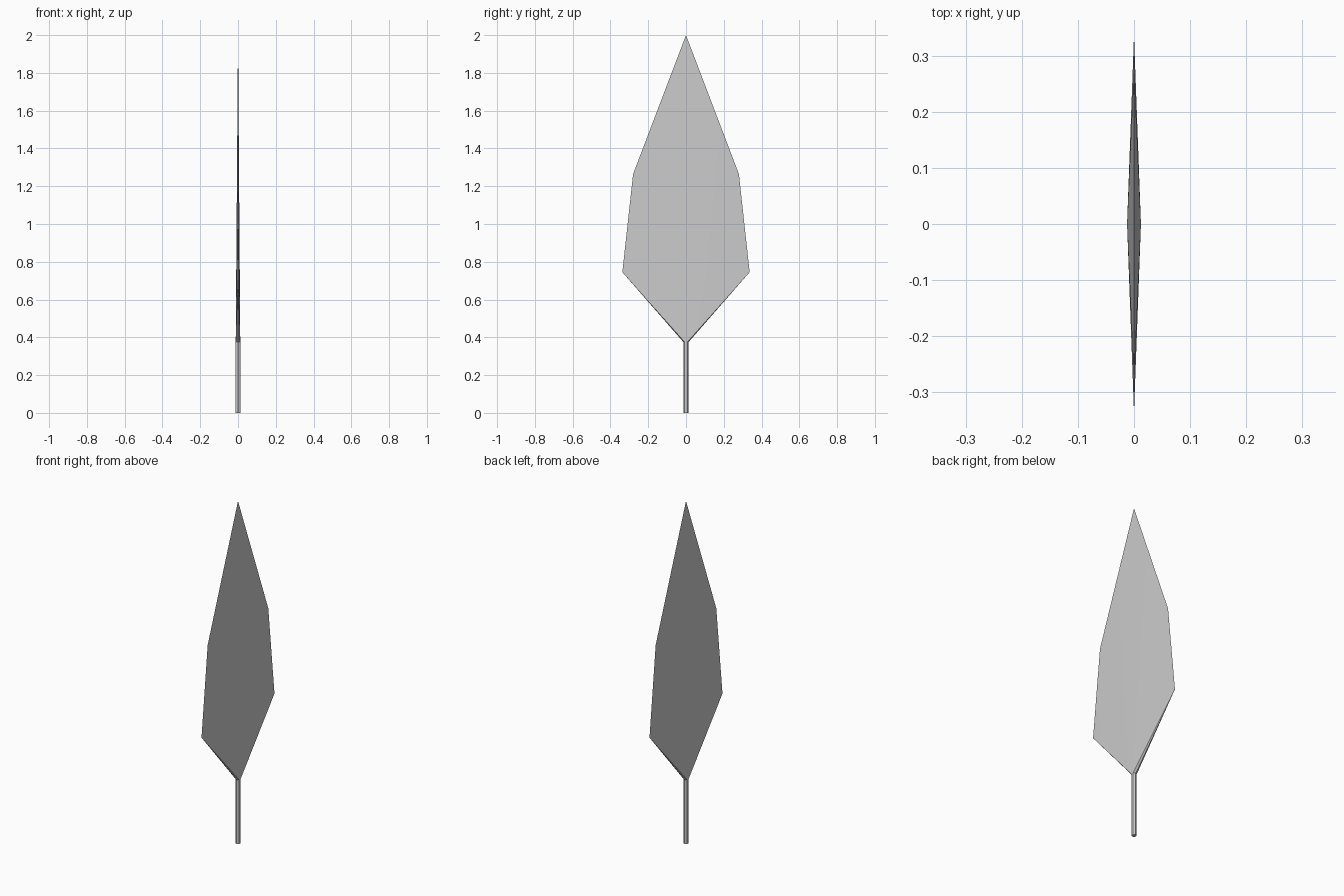
import bpy, bmesh, math

if "Cube" in bpy.data.objects:
    bpy.data.objects.remove(bpy.data.objects["Cube"])

R = 0.014                                   # shaft radius
NECK = 0.375                                # where the blade starts
RIM = [(0.337, 0.745), (0.28, 1.265)]       # blade outline (y, z)


def finish(name, bm):
    bmesh.ops.remove_doubles(bm, verts=bm.verts, dist=1e-5)
    bmesh.ops.recalc_face_normals(bm, faces=bm.faces)
    mesh = bpy.data.meshes.new(name)
    bm.to_mesh(mesh)
    bm.free()
    obj = bpy.data.objects.new(name, mesh)
    bpy.context.collection.objects.link(obj)
    bpy.ops.object.select_all(action='DESELECT')
    obj.select_set(True)
    bpy.context.view_layer.objects.active = obj
    bpy.ops.object.shade_smooth_by_angle(angle=math.radians(30))
    return obj


# Six-sided shaft, corners pointing along y
bpy.ops.mesh.primitive_cylinder_add(vertices=6, radius=R, depth=NECK,
                                    location=(0, 0, NECK / 2))
bpy.context.object.name = "shaft"

# Blade: flat narrow spine tapering to the tip, four thin mirrored quarters
bm = bmesh.new()
t, s = R * math.cos(math.pi / 6), R / 2
tip = (0, 0, 2)


def face(*pts):
    bm.faces.new([bm.verts.new(p) for p in pts])


for sx in (-1, 1):
    face((sx * t, -s, NECK), (sx * t, s, NECK), tip)
    for sy in (-1, 1):
        spine = (sx * t, sy * s, NECK)
        edge = [(0, sy * R, NECK)] + [(0, sy * y, z) for y, z in RIM] + [tip]
        for a, b in zip(edge, edge[1:]):
            face(spine, a, b)
# Closed underside at the neck
face(*[(R * math.sin(k * math.pi / 3), R * math.cos(k * math.pi / 3), NECK)
       for k in range(6)])
finish("blade", bm)
